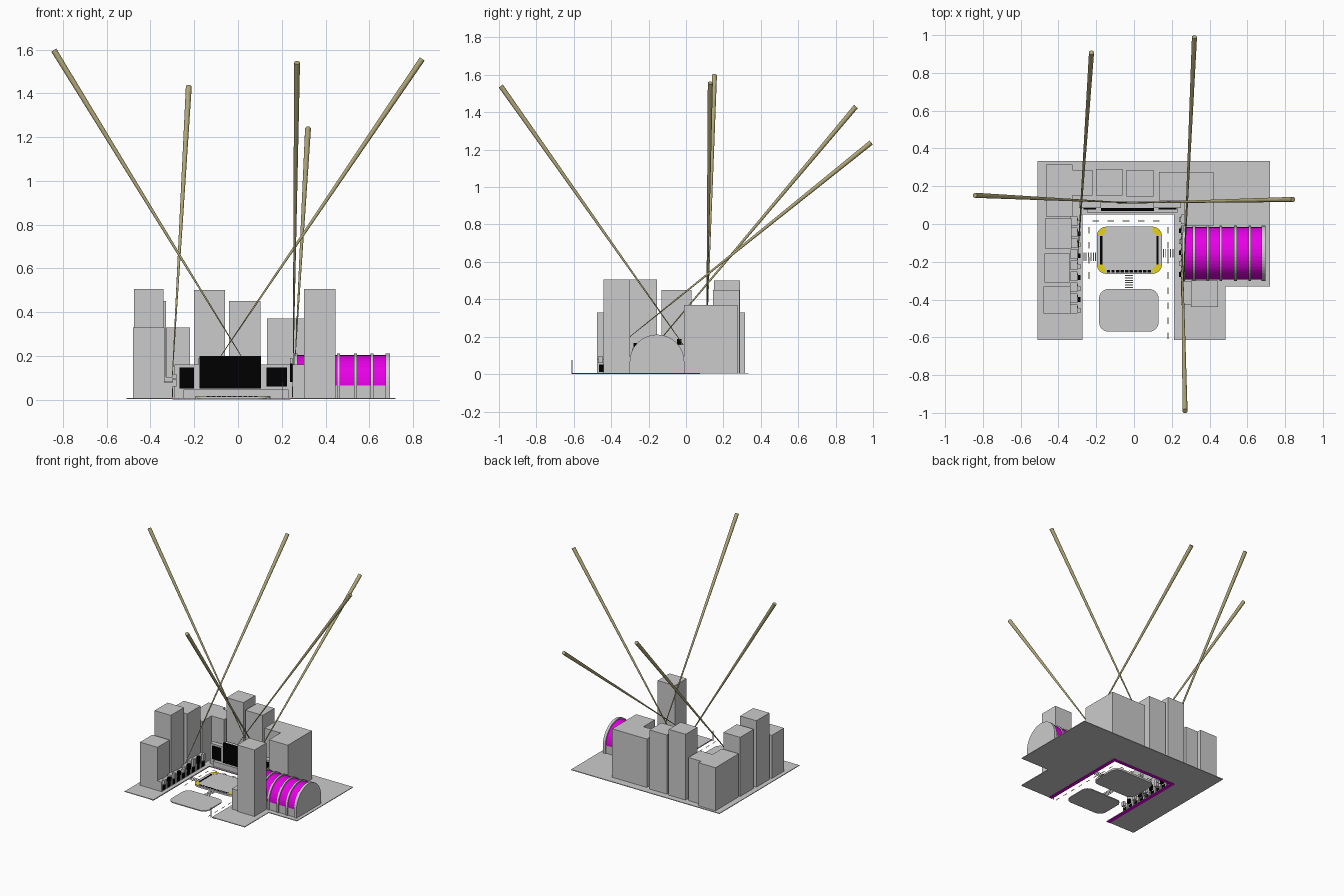
import bpy, bmesh, math, random
from mathutils import Vector, Matrix

random.seed(4)
cube = bpy.data.objects.get("Cube")
if cube:
    bpy.data.objects.remove(cube, do_unlink=True)


def material(name, rgb):
    m = bpy.data.materials.new(name)
    m.use_nodes = True
    m.diffuse_color = (*rgb, 1)
    m.node_tree.nodes["Principled BSDF"].inputs["Base Color"].default_value = (*rgb, 1)
    return m


GREY = material("concrete grey", (0.6, 0.6, 0.6))
BLACK = material("screen black", (0, 0, 0))
PINK = material("magenta", (0.8, 0, 0.8))
YELLOW = material("kerb yellow", (0.9, 0.74, 0.01))
TAN = material("beam tan", (0.44, 0.39, 0.19))
PAINT = material("road paint", (0.7, 0.6, 0.3))


def finish(name, bm, mat):
    bmesh.ops.recalc_face_normals(bm, faces=bm.faces)
    me = bpy.data.meshes.new(name)
    bm.to_mesh(me)
    bm.free()
    me.materials.append(mat)
    ob = bpy.data.objects.new(name, me)
    bpy.context.collection.objects.link(ob)
    return ob


def boxes(name, spans, mat):
    """Several boxes in one object, each (x0, x1, y0, y1, z0, z1)."""
    bm = bmesh.new()
    for x0, x1, y0, y1, z0, z1 in spans:
        mid = Vector((x0 + x1, y0 + y1, z0 + z1)) / 2
        size = Matrix.Diagonal((x1 - x0, y1 - y0, z1 - z0, 1))
        bmesh.ops.create_cube(bm, size=1, matrix=Matrix.Translation(mid) @ size)
    return finish(name, bm, mat)


def prism(name, pts, lo, hi, mat, axis="z"):
    """Extrude an outline along z, or a (y, z) outline along x."""
    bm = bmesh.new()
    place = (lambda p: (p[0], p[1], lo)) if axis == "z" else (lambda p: (lo, p[0], p[1]))
    face = bm.faces.new([bm.verts.new(place(p)) for p in pts])
    out = bmesh.ops.extrude_face_region(bm, geom=[face])
    move = Vector((0, 0, hi - lo)) if axis == "z" else Vector((hi - lo, 0, 0))
    bmesh.ops.translate(bm, vec=move, verts=[v for v in out["geom"] if isinstance(v, bmesh.types.BMVert)])
    return finish(name, bm, mat)


def arc(cx, cy, r, a0, a1, n):
    steps = [math.radians(a0 + (a1 - a0) * i / n) for i in range(n + 1)]
    return [(cx + r * math.cos(a), cy + r * math.sin(a)) for a in steps]


def corners(x0, x1, y0, y1, r):
    return [(x1 - r, y1 - r, 0), (x0 + r, y1 - r, 90), (x0 + r, y0 + r, 180), (x1 - r, y0 + r, 270)]


def rounded(x0, x1, y0, y1, r):
    return [p for cx, cy, a in corners(x0, x1, y0, y1, r) for p in arc(cx, cy, r, a, a + 90, 6)]


# Ground plate around the court, with the magenta kerb beneath its inner edge
prism("ground_plate", [(-0.51, -0.613), (-0.272, -0.613), (-0.272, 0.05), (0.213, 0.05), (0.213, -0.613),
                       (0.485, -0.613), (0.485, -0.33), (0.72, -0.33), (0.72, 0.333), (-0.51, 0.333)],
      0.002, 0.007, GREY)
boxes("kerb_underside", [(-0.3, -0.272, -0.613, 0.075, 0, 0.002), (0.213, 0.24, -0.613, 0.075, 0, 0.002),
                         (-0.272, 0.213, 0.05, 0.075, 0, 0.002)], PINK)

# Tower blocks
towers = {
    "back_corner": (-0.465, -0.325, 0.04, 0.315, 0.33),
    "back_corner_wing": (-0.325, -0.22, 0.15, 0.285, 0.33),
    "side_middle": (-0.47, -0.33, -0.13, 0.03, 0.45),
    "side_tall": (-0.475, -0.34, -0.31, -0.155, 0.505),
    "side_front": (-0.48, -0.335, -0.475, -0.33, 0.33),
    "back_tall": (-0.2, -0.06, 0.15, 0.29, 0.5),
    "back_middle": (-0.04, 0.103, 0.145, 0.285, 0.45),
    "front_tall": (0.302, 0.445, -0.44, -0.3, 0.505),
    "front_low": (0.25, 0.302, -0.43, -0.302, 0.16),
}
for name, (x0, x1, y0, y1, h) in towers.items():
    boxes(name + "_tower", [(x0, x1, y0, y1, 0.007, h)], GREY)
prism("back_wide_tower", [(0.132, 0.275), (0.132, 0.125), (0.265, 0.125), (0.265, -0.01), (0.42, -0.01),
                          (0.42, 0.275)], 0.007, 0.37, GREY)

# Vaulted hall with ribs and end walls
HY, HZ, HR = -0.155, 0.065, 0.138


def vault(r):
    return [(HY + r, 0.007)] + arc(HY, HZ, r, 0, 180, 24) + [(HY - r, 0.007)]


prism("hall_roof", arc(HY, HZ, HR, 0, 180, 24), 0.266, 0.685, PINK, "x")
boxes("hall_base", [(0.266, 0.685, HY - HR, HY + HR, 0.007, HZ)], GREY)
for i, x in enumerate((0.264, 0.318, 0.39, 0.46, 0.537, 0.612)):
    prism(f"hall_rib_{i}", vault(0.146), x - 0.007, x + 0.007, GREY, "x")
prism("hall_end_wall", vault(0.146), 0.675, 0.695, GREY, "x")

# Facade at the back of the court, with its three screens
boxes("back_facade", [(-0.29, -0.18, 0.085, 0.12, 0.007, 0.16), (-0.18, 0.105, 0.085, 0.12, 0.007, 0.19),
                      (0.105, 0.25, 0.085, 0.12, 0.007, 0.16), (-0.25, 0.23, 0.06, 0.085, 0.007, 0.045)], GREY)
boxes("centre_screen", [(-0.175, 0.105, 0.07, 0.084, 0.05, 0.198)], BLACK)
boxes("side_screens", [(-0.268, -0.2, 0.077, 0.084, 0.05, 0.147), (0.13, 0.225, 0.077, 0.084, 0.06, 0.147)], BLACK)

# Shop fronts along both sides of the court
shops, openings, signs = [], [], []
for i in range(9):
    y = -0.475 + 0.058 * i
    h = random.uniform(0.07, 0.105)
    shops.append((-0.335, -0.3, y, y + 0.05, 0.007, h))
    openings.append((-0.3, -0.297, y + 0.01, y + 0.04, 0.012, 0.05))
    signs.append((-0.3, -0.282, y + 0.005, y + 0.03, 0.06, h + 0.015))
for i in range(6):
    y = -0.29 + 0.058 * i
    shops.append((0.25, 0.265, y, y + 0.05, 0.007, random.uniform(0.13, 0.165)))
    openings.append((0.247, 0.25, y + 0.01, y + 0.04, 0.012, 0.06))
    signs.append((0.238, 0.25, y + 0.01, y + 0.035, 0.08, random.uniform(0.12, 0.205)))
boxes("shop_fronts", shops, GREY)
boxes("shop_openings", openings, BLACK)
boxes("shop_signs", signs[::2], GREY)
boxes("shop_screens", signs[1::2], BLACK)
boxes("entry_post", [(0.2, 0.204, -0.612, -0.608, 0, 0.075)], GREY)

# Central island: painted yellow corners and black edge strips
IX0, IX1, IY0, IY1, IR = -0.197, 0.148, -0.264, -0.014, 0.05
prism("central_island", rounded(IX0, IX1, IY0, IY1, IR), 0, 0.014, GREY)
for i, (cx, cy, a) in enumerate(corners(IX0, IX1, IY0, IY1, IR)):
    prism(f"island_corner_{i}", arc(cx, cy, 0.048, a, a + 90, 8) + arc(cx, cy, 0.018, a + 90, a, 8),
          0.014, 0.0155, YELLOW)
boxes("island_edge_strips", [(x, x + 0.012, -0.222, -0.057, 0.014, 0.0155) for x in (-0.179, 0.118)], BLACK)
boxes("island_front_dashes", [(x, x + 0.018, -0.256, -0.243, 0.014, 0.0155)
                              for x in [-0.144 + 0.024 * i for i in range(10)]], BLACK)
prism("front_island", rounded(-0.185, 0.13, -0.57, -0.344, 0.05), 0, 0.007, GREY)

# Crossings
stripes = []
for i in range(6):
    for x, y in ((-0.268, -0.195), (0.153, -0.178)):
        stripes.append((x + 0.0125 * i, x + 0.0125 * i + 0.005, y, y + 0.045, 0, 0.002))
    y = -0.338 + 0.0125 * i
    stripes.append((-0.048, -0.005, y, y + 0.005, 0, 0.002))
boxes("crossing_stripes", stripes, GREY)

# Dashed lane lines
dashes = [(-0.24, -0.236, y, y + 0.035, 0, 0.002) for y in [-0.29 + 0.08 * i for i in range(4)]]
dashes += [(0.178, 0.182, y, y + 0.035, 0, 0.002) for y in [-0.61 + 0.08 * i for i in range(8)]]
dashes += [(x, x + 0.035, 0.014, 0.018, 0, 0.002) for x in [-0.22 + 0.08 * i for i in range(5)]]
boxes("lane_dashes", dashes, PAINT)

# Searchlight beams, thin at the foot and wider at the tip
beams = [((0.02, 0.11, 0.19), (-0.842, 0.152, 1.597)),
         ((-0.085, 0.11, 0.19), (0.842, 0.13, 1.557)),
         ((-0.3, -0.2, 0.11), (-0.225, 0.908, 1.43)),
         ((0.262, -0.3, 0.2), (0.32, 0.99, 1.238)),
         ((0.252, -0.01, 0.15), (0.27, -0.99, 1.54))]
for i, (foot, tip) in enumerate(beams):
    foot, tip = Vector(foot), Vector(tip)
    run = tip - foot
    bm = bmesh.new()
    bmesh.ops.create_cone(bm, cap_ends=True, segments=12, radius1=0.0015, radius2=0.0135, depth=run.length,
                          matrix=Matrix.Translation((foot + tip) / 2) @ run.to_track_quat("Z", "Y").to_matrix().to_4x4())
    finish(f"light_beam_{i}", bm, TAN)
